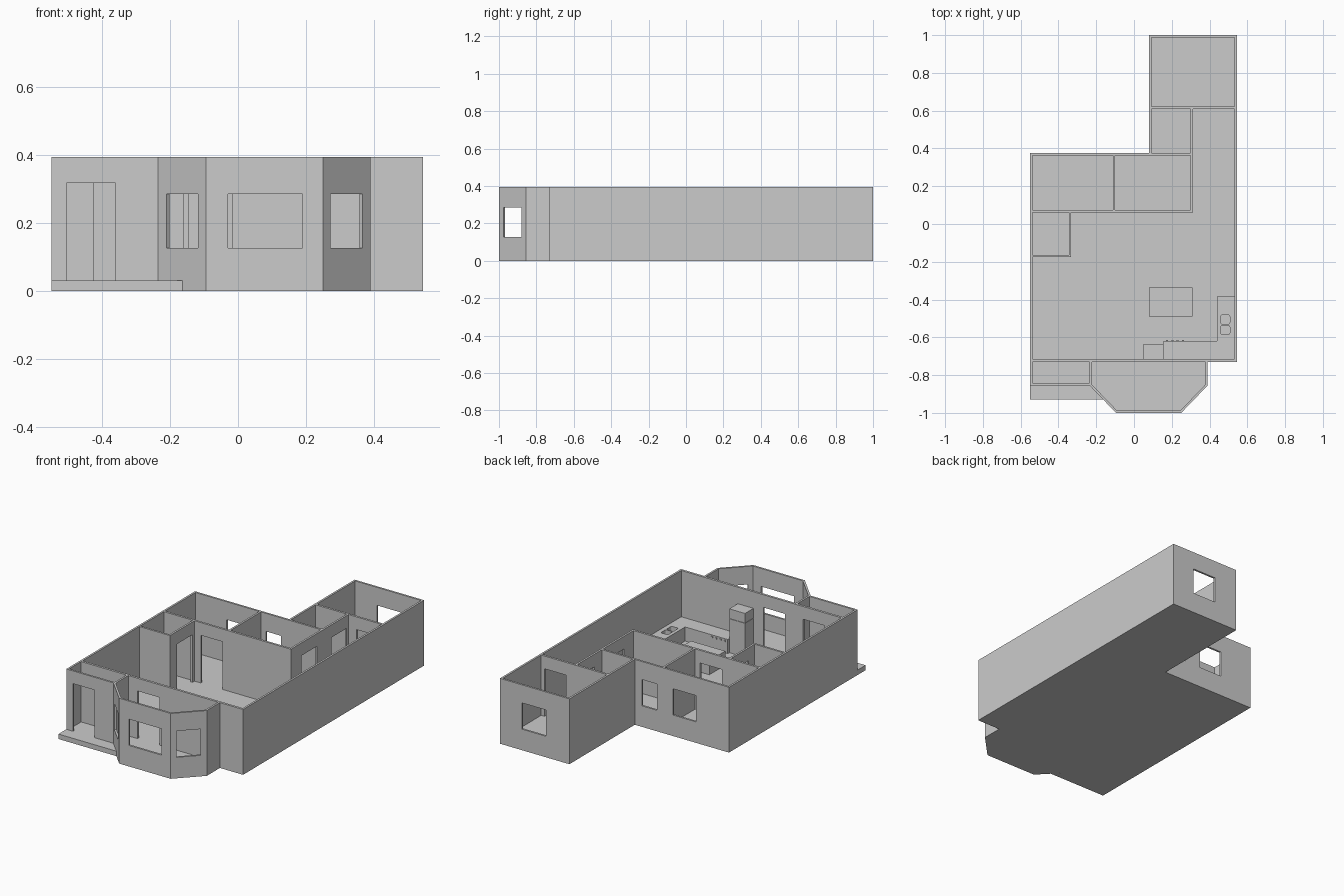
import bpy, bmesh, math
from mathutils import Matrix, Vector

cube = bpy.data.objects.get("Cube")
if cube:
    bpy.data.objects.remove(cube, do_unlink=True)

plaster = bpy.data.materials.new("plain_grey")
plaster.use_nodes = True
GREY = (0.6, 0.6, 0.6, 1.0)
plaster.diffuse_color = GREY
plaster.node_tree.nodes["Principled BSDF"].inputs["Base Color"].default_value = GREY

FLOOR, TOP = 0.03, 0.395
DOOR_TOP, SILL, WINDOW_TOP = 0.318, 0.127, 0.286
WORKTOP = 0.115


def rect(left, right, front, back):
    return [(left, front), (right, front), (right, back), (left, back)]


def add_prism(bm, outline, low, high, corner=0):
    """Extrude a plan outline upward, optionally rounding its upright edges."""
    part = bmesh.new()
    base = part.faces.new([part.verts.new((x, y, low)) for x, y in outline])
    grown = bmesh.ops.extrude_face_region(part, geom=[base])["geom"]
    lifted = [v for v in grown if isinstance(v, bmesh.types.BMVert)]
    bmesh.ops.translate(part, verts=lifted, vec=(0, 0, high - low))
    if corner:
        upright = [e for e in part.edges
                   if abs(e.verts[0].co.z - e.verts[1].co.z) > 1e-5]
        bmesh.ops.bevel(part, geom=upright, offset=corner, segments=3,
                        profile=0.5, affect='EDGES')
    bmesh.ops.recalc_face_normals(part, faces=part.faces)
    scratch = bpy.data.meshes.new("scratch")
    part.to_mesh(scratch)
    part.free()
    bm.from_mesh(scratch)
    bpy.data.meshes.remove(scratch)


def make_object(name, bm):
    mesh = bpy.data.meshes.new(name)
    bm.to_mesh(mesh)
    bm.free()
    mesh.materials.append(plaster)
    obj = bpy.data.objects.new(name, mesh)
    bpy.context.collection.objects.link(obj)
    return obj


def prism(name, outline, low, high):
    bm = bmesh.new()
    add_prism(bm, outline, low, high)
    return make_object(name, bm)


def carve(obj, cutter_bm):
    """Subtract a group of separate solids and keep the finished mesh."""
    cutter = make_object("cutter", cutter_bm)
    cutter.hide_render = True
    mod = obj.modifiers.new("carve", 'BOOLEAN')
    mod.operation, mod.solver, mod.object = 'DIFFERENCE', 'EXACT', cutter
    bpy.context.view_layer.update()
    graph = bpy.context.evaluated_depsgraph_get()
    mesh = bpy.data.meshes.new_from_object(obj.evaluated_get(graph))
    obj.modifiers.clear()
    obj.data = mesh
    bpy.data.objects.remove(cutter, do_unlink=True)


# House shell: footprint block hollowed into rooms
footprint = [(0.545, 1), (0.08, 1), (0.08, 0.375), (-0.55, 0.375),
             (-0.55, -0.855), (-0.235, -0.855), (-0.095, -1), (0.25, -1),
             (0.39, -0.855), (0.39, -0.73), (0.545, -0.73)]
house = prism("house_walls_and_floor", footprint, 0, TOP)

great_room = [(0.533, 0.61), (0.312, 0.61), (0.312, 0.06), (-0.333, 0.06),
              (-0.333, -0.175), (-0.538, -0.175), (-0.538, -0.716),
              (0.533, -0.716)]
bay_room = [(0.378, -0.73), (-0.223, -0.73), (-0.223, -0.85),
            (-0.09, -0.988), (0.245, -0.988), (0.378, -0.85)]
back_room = rect(0.092, 0.533, 0.623, 0.988)
small_room = rect(0.092, 0.3, 0.375, 0.61)
left_bedroom = rect(-0.538, -0.112, 0.073, 0.363)
middle_bedroom = rect(-0.1, 0.3, 0.073, 0.363)
closet = rect(-0.538, -0.345, -0.163, 0.06)
entry = rect(-0.538, -0.235, -0.843, -0.73)

rooms = bmesh.new()
for room in (great_room, bay_room, back_room, small_room, left_bedroom,
             middle_bedroom, closet, entry):
    add_prism(rooms, room, FLOOR, TOP + 0.1)
carve(house, rooms)


# Doors and windows cut through the walls
def add_opening(bm, x, y, width, turn, low, high):
    spin = Matrix.Rotation(math.radians(turn), 3, 'Z')
    w, d = width / 2, 0.016
    corners = [spin @ Vector((a, b, 0)) for a, b in rect(-w, w, -d, d)]
    add_prism(bm, [(x + c.x, y + c.y) for c in corners], low, high)


DOOR = 0.145
doors = [(-0.433, -0.849, 0), (-0.353, -0.723, 0), (-0.088, -0.723, 0),
         (-0.218, 0.067, 0), (0.438, 0.617, 0),
         (-0.339, -0.033, 90), (0.306, 0.235, 90), (0.306, 0.52, 90)]
windows = [(0.08, -0.994, 0.22, 0), (0.315, -0.924, 0.135, 46),
           (-0.16, -0.924, 0.135, -46), (0.318, 0.994, 0.16, 0),
           (-0.253, 0.369, 0.155, 0), (-0.017, 0.369, 0.1, 0)]
openings = bmesh.new()
for x, y, turn in doors:
    add_opening(openings, x, y, DOOR, turn, FLOOR, DOOR_TOP)
for x, y, width, turn in windows:
    add_opening(openings, x, y, width, turn, SILL, WINDOW_TOP)
carve(house, openings)

# Front porch slab, fitted against the bay
prism("porch_slab", [(-0.55, -0.855), (-0.55, -0.93), (-0.163, -0.93),
                     (-0.235, -0.855)], 0, FLOOR)

# Kitchen counter with a double sink
counter = prism("kitchen_counter",
                [(0.533, -0.385), (0.44, -0.385), (0.44, -0.62),
                 (0.28, -0.62), (0.28, -0.716), (0.533, -0.716)],
                FLOOR, WORKTOP)
basins = bmesh.new()
for front in (-0.585, -0.53):
    add_prism(basins, rect(0.46, 0.507, front, front + 0.048),
              WORKTOP - 0.03, WORKTOP + 0.02, corner=0.008)
carve(counter, basins)

# Kitchen island
prism("kitchen_island", rect(0.08, 0.31, -0.49, -0.337), FLOOR, WORKTOP)

# Stove with a row of knobs
prism("stove", rect(0.155, 0.28, -0.716, -0.62), FLOOR, WORKTOP)
for i in range(4):
    x = 0.175 + i * 0.028
    prism("stove_knob", rect(x - 0.005, x + 0.005, -0.62, -0.615),
          WORKTOP - 0.018, WORKTOP - 0.008)

# Fridge with a separate freezer compartment on top
fridge = rect(0.05, 0.155, -0.716, -0.635)
prism("fridge_body", fridge, FLOOR, 0.235)
prism("fridge_freezer", fridge, 0.237, 0.295)
